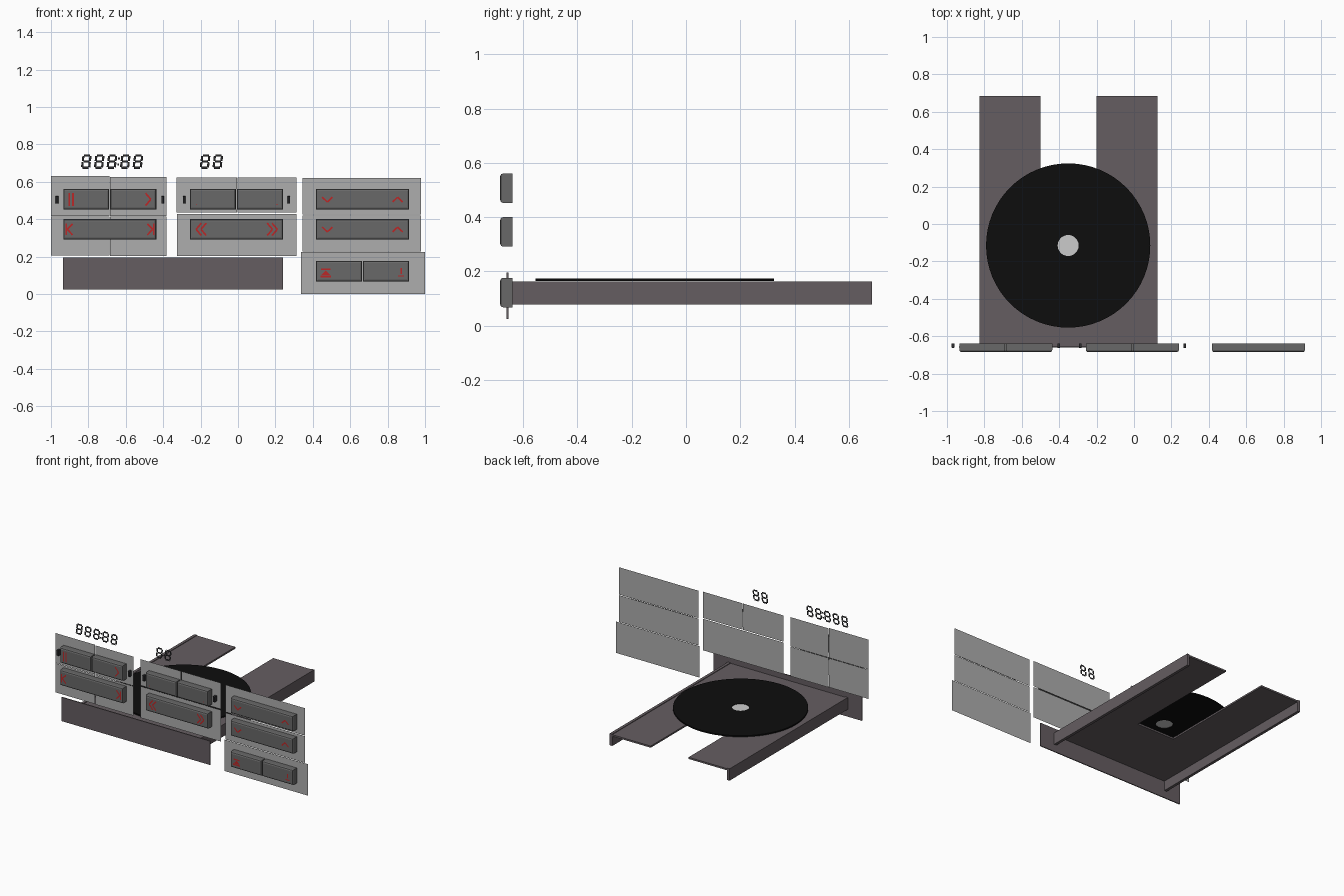
import bpy, bmesh, math
from mathutils import Vector

if "Cube" in bpy.data.objects:
    bpy.data.objects.remove(bpy.data.objects["Cube"])


def material(name, r, g, b):
    m = bpy.data.materials.new(name)
    m.diffuse_color = (r, g, b, 1)
    m.use_nodes = True
    m.node_tree.nodes["Principled BSDF"].inputs["Base Color"].default_value = m.diffuse_color
    return m


PANEL = material("panel_grey", 0.42, 0.42, 0.42)
BUTTON = material("button_grey", 0.14, 0.14, 0.14)
TRAY = material("tray_grey", 0.13, 0.11, 0.12)
BLACK = material("disc_black", 0.004, 0.004, 0.004)
WHITE = material("hub_white", 0.9, 0.9, 0.9)
DARK = material("display_dark", 0.025, 0.025, 0.028)
RED = material("icon_red", 0.5, 0.02, 0.02)
FACE_Y, BACK_Y = -0.685, -0.639


def finish(name, bm, mat):
    me = bpy.data.meshes.new(name)
    bm.to_mesh(me)
    bm.free()
    ob = bpy.data.objects.new(name, me)
    bpy.context.collection.objects.link(ob)
    me.materials.append(mat)
    return ob


def box(name, x0, x1, y0, y1, z0, z1, mat, chamfer=0):
    bm = bmesh.new()
    bmesh.ops.create_cube(bm, size=1)
    for v in bm.verts:
        v.co = ((x0 + x1) / 2 + v.co.x * (x1 - x0),
                (y0 + y1) / 2 + v.co.y * (y1 - y0),
                (z0 + z1) / 2 + v.co.z * (z1 - z0))
    if chamfer:  # soften the front edges only
        front = [e for e in bm.edges if all(v.co.y < (y0 + y1) / 2 for v in e.verts)]
        bmesh.ops.bevel(bm, geom=front, offset=chamfer, segments=2,
                        profile=0.5, affect='EDGES')
    return finish(name, bm, mat)


def flat(bm, pts, y):
    bm.faces.new([bm.verts.new((x, y, z)) for x, z in pts])


def stroke(bm, pts, w, y):
    # a chain of flat bars facing the front
    for p, q in zip(pts, pts[1:]):
        p, q = Vector(p), Vector(q)
        d = (q - p).normalized() * w / 2
        n = Vector((-d.y, d.x))
        flat(bm, [p - n, q - n, q + n, p + n], y)


def icon(name, *lines, w=0.009):
    bm = bmesh.new()
    for line in lines:
        stroke(bm, line, w, FACE_Y - 0.0008)
    return finish(name, bm, RED)


def chevron(x, z, s, h=0.033):
    # pointing right (s = 1) or left (s = -1)
    return [(x - s * 0.014, z + h), (x + s * 0.014, z), (x - s * 0.014, z - h)]


def caret(x, z, s):
    return [(x - 0.027, z - s * 0.013), (x, z + s * 0.013), (x + 0.027, z - s * 0.013)]


# backing panels, one plate per button zone
plates = {
    "left": [(-1.0, -0.686, 0.416, 0.63), (-0.684, -0.383, 0.416, 0.626),
             (-1.0, -0.686, 0.205, 0.414), (-0.684, -0.383, 0.203, 0.414)],
    "middle": [(-0.328, -0.005, 0.435, 0.623), (-0.002, 0.312, 0.435, 0.623),
               (-0.326, 0.312, 0.203, 0.429)],
    "right": [(0.346, 0.978, 0.424, 0.62), (0.346, 0.978, 0.228, 0.42),
              (0.338, 1.0, 0.0, 0.225)],
}
for side, rects in plates.items():
    bm = bmesh.new()
    for x0, x1, z0, z1 in rects:
        flat(bm, [(x0, z0), (x1, z0), (x1, z1), (x0, z1)], BACK_Y + 0.001)
    finish(side + "_panel", bm, PANEL)


# push buttons: (name, left x, bottom z, split in two halves)
W, H = 0.497, 0.109
for name, x, z, split in [
        ("pause_play", -0.934, 0.452, True), ("track", -0.934, 0.291, False),
        ("time_repeat", -0.257, 0.452, True), ("seek", -0.257, 0.291, False),
        ("volume", 0.417, 0.452, False), ("effect", 0.417, 0.291, False),
        ("eject_power", 0.417, 0.067, True)]:
    if split:
        m = x + W / 2
        box(name + "_button_left", x, m - 0.003, FACE_Y, BACK_Y, z, z + H, BUTTON, 0.011)
        box(name + "_button_right", m + 0.003, x + W, FACE_Y, BACK_Y, z, z + H, BUTTON, 0.011)
    else:
        box(name + "_button", x, x + W, FACE_Y, BACK_Y, z, z + H, BUTTON, 0.011)

# red symbols
icon("pause_icon", *[[(x, 0.47), (x, 0.54)] for x in (-0.902, -0.882)])
icon("play_icon", chevron(-0.48, 0.506, 1))
for s in (-1, 1):
    cx = -0.6845 + s * 0.214
    bar = cx + s * 0.02
    icon("track_icon", chevron(cx, 0.346, s, 0.03), [(bar, 0.316), (bar, 0.376)])
    cx = -0.008 + s * 0.19
    icon("seek_icon", chevron(cx - 0.012, 0.346, s), chevron(cx + 0.014, 0.346, s))
    for z in (0.505, 0.345):
        icon("level_icon", caret(0.6655 + s * 0.188, z, s))
    icon("marker_icon", [(-0.008 + s * 0.215, 0.478), (-0.003 + s * 0.215, 0.478)], w=0.006)
icon("eject_icon", [(0.442, 0.094), (0.497, 0.094)], [(0.445, 0.132), (0.494, 0.132)])
bm = bmesh.new()
flat(bm, [(0.445, 0.101), (0.494, 0.101), (0.4695, 0.127)], FACE_Y - 0.0008)
finish("eject_arrow", bm, RED)
icon("power_icon", [(0.872, 0.108), (0.872, 0.138)], [(0.856, 0.096), (0.888, 0.096)], w=0.007)

# small indicator lamps beside the upper buttons
for x in (-0.968, -0.403, -0.288, 0.272):
    box("indicator_lamp", x - 0.007, x + 0.007, -0.664, BACK_Y, 0.484, 0.524, DARK, 0.004)


# seven-segment displays, leaning slightly
def digit(bm, x, z=0.708):
    w, h, g = 0.019, 0.033, 0.003
    bars = [((-w + g, k * h), (w - g, k * h)) for k in (-1, 0, 1)]
    bars += [((sx * w, sz * g), (sx * w, sz * (h - g))) for sx in (-1, 1) for sz in (-1, 1)]
    for line in bars:
        stroke(bm, [(x + a + 0.12 * b, z + b) for a, b in line], 0.0115, BACK_Y)


for name, xs in (("time_display", (-0.811, -0.742, -0.674, -0.603, -0.535)),
                 ("track_display", (-0.176, -0.108))):
    bm = bmesh.new()
    for x in xs:
        digit(bm, x)
    if len(xs) == 5:
        for z in (0.692, 0.724):
            stroke(bm, [(-0.6385 + 0.12 * (z - 0.708) - 0.005, z),
                        (-0.6385 + 0.12 * (z - 0.708) + 0.005, z)], 0.011, BACK_Y)
    finish(name, bm, DARK)

# sliding tray: front plate, slotted deck, side flanges
box("tray_front", -0.936, 0.24, -0.661, -0.654, 0.025, 0.196, TRAY)
bm = bmesh.new()
y0, y1, ys = -0.654, 0.685, -0.2
outline = [(-0.822, y0), (0.122, y0), (0.122, y1), (-0.2, y1),
           (-0.2, ys), (-0.5, ys), (-0.5, y1), (-0.822, y1)]
face = bm.faces.new([bm.verts.new((x, y, 0.147)) for x, y in outline])
ext = bmesh.ops.extrude_face_region(bm, geom=[face])
for v in ext["geom"]:
    if isinstance(v, bmesh.types.BMVert):
        v.co.z = 0.159
bmesh.ops.recalc_face_normals(bm, faces=bm.faces)
finish("tray_deck", bm, TRAY)
for x in (-0.825, 0.105):
    box("tray_flange", x, x + 0.02, y0, y1, 0.078, 0.163, TRAY)


# disc with a pale hub
def ring(name, r0, r1, z0, z1, mat, n=64):
    bm = bmesh.new()
    prof = [(r0, z0), (r1, z0), (r1, z1), (r0, z1)]
    rows = [[bm.verts.new((-0.352 + r * math.cos(2 * math.pi * i / n),
                           -0.115 + r * math.sin(2 * math.pi * i / n), z))
             for r, z in prof] for i in range(n)]
    for a, b in zip(rows, rows[1:] + rows[:1]):
        for k in range(4):
            j = (k + 1) % 4
            bm.faces.new([a[k], b[k], b[j], a[j]])
    bmesh.ops.recalc_face_normals(bm, faces=bm.faces)
    return finish(name, bm, mat)


disc = ring("disc", 0.056, 0.439, 0.164, 0.173, BLACK)
bpy.context.view_layer.objects.active = disc
disc.select_set(True)
bpy.ops.object.shade_smooth_by_angle()
bm = bmesh.new()
bmesh.ops.create_circle(bm, cap_ends=True, segments=64, radius=0.056)
bmesh.ops.translate(bm, verts=bm.verts, vec=(-0.352, -0.115, 0.17))
finish("disc_hub", bm, WHITE)
